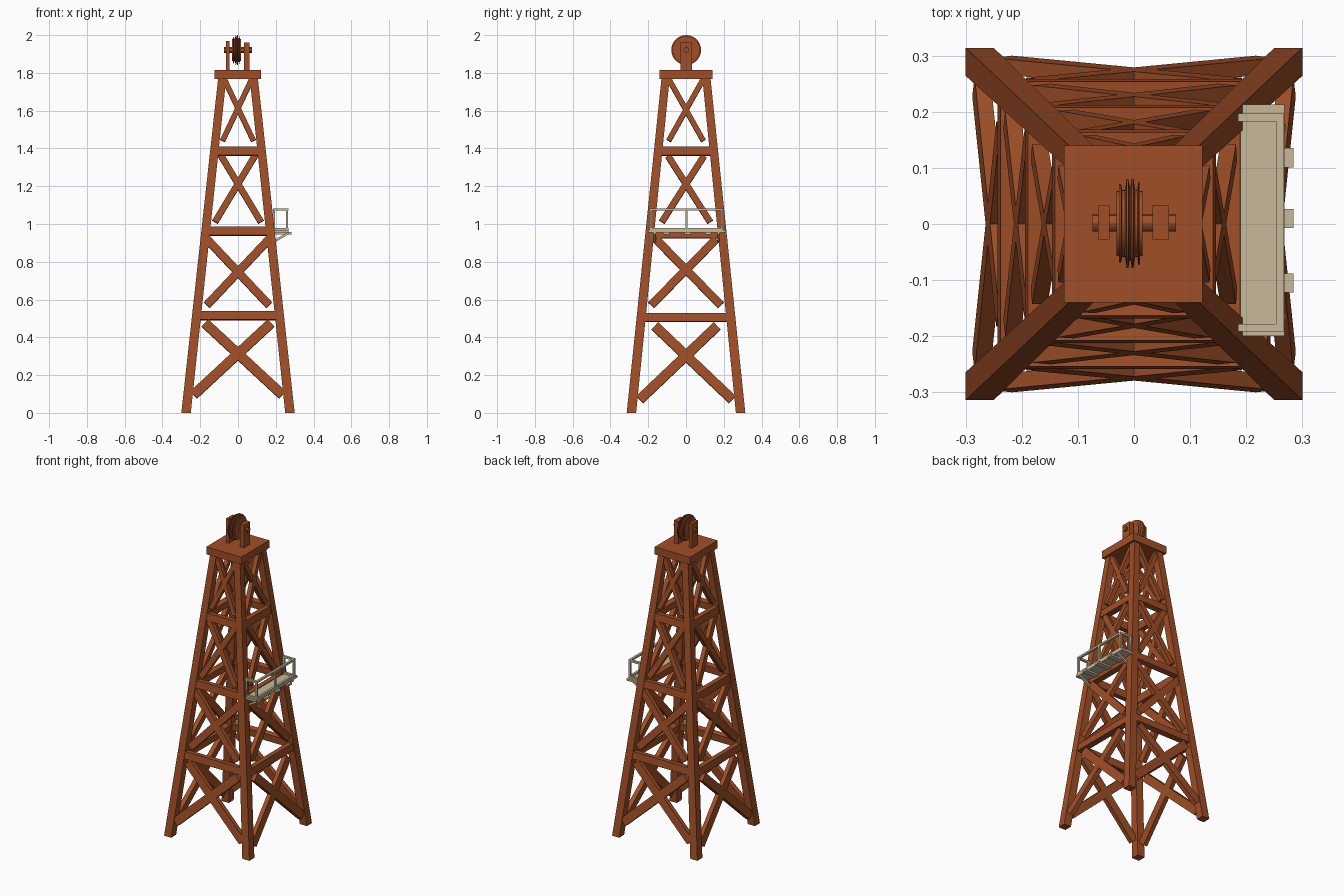
import bpy, bmesh, math
from mathutils import Vector, Matrix

if "Cube" in bpy.data.objects:
    bpy.data.objects.remove(bpy.data.objects["Cube"])


def material(name, col):
    m = bpy.data.materials.new(name)
    m.diffuse_color = (*col, 1)
    m.use_nodes = True
    m.node_tree.nodes["Principled BSDF"].inputs["Base Color"].default_value = m.diffuse_color
    return m


RUST = material("rust_brown", (0.35, 0.078, 0.02))
BEIGE = material("pale_beige", (0.57, 0.49, 0.32))


def finish(name, bm, mat):
    bmesh.ops.recalc_face_normals(bm, faces=bm.faces)
    me = bpy.data.meshes.new(name)
    bm.to_mesh(me)
    bm.free()
    me.materials.append(mat)
    ob = bpy.data.objects.new(name, me)
    bpy.context.collection.objects.link(ob)
    return ob


def add_box(bm, lo, hi):
    lo, hi = Vector(lo), Vector(hi)
    m = Matrix.Translation((lo + hi) / 2) @ Matrix.Diagonal((*(hi - lo), 1))
    bmesh.ops.create_cube(bm, size=1, matrix=m)


def add_beam(bm, p, q, width, depth, normal):
    # square-cut plank from p to q, its thin side along normal
    p, q = Vector(p), Vector(q)
    z = (q - p).normalized()
    x = z.cross(Vector(normal)).normalized()
    y = z.cross(x)
    rot = Matrix((x, y, z)).transposed().to_4x4()
    m = Matrix.Translation((p + q) / 2) @ rot @ Matrix.Diagonal((width, depth, (q - p).length, 1))
    bmesh.ops.create_cube(bm, size=1, matrix=m)


# outer leg lines
def ox(z):
    return 0.30 - 0.110 * z


def oy(z):
    return 0.314 - 0.104 * z


# four leaning legs, cut flat at the ground
for sx, sy, name in ((-1, -1, "front_left"), (1, -1, "front_right"), (-1, 1, "back_left"), (1, 1, "back_right")):
    bm = bmesh.new()
    rings = []
    for z, t in ((0, 0.05), (1.78, 0.043)):
        X, Y = ox(z), oy(z)
        rings.append([bm.verts.new((sx * a, sy * b, z))
                      for a, b in ((X, Y), (X - t, Y), (X - t, Y - t), (X, Y - t))])
    bm.faces.new(rings[0])
    bm.faces.new(rings[1])
    for i in range(4):
        j = (i + 1) % 4
        bm.faces.new((rings[0][i], rings[0][j], rings[1][j], rings[1][i]))
    finish(name + "_leg", bm, RUST)

# cross braces: (low z, low half span, high z, high half span, width)
FRONT = ((0.095, 0.235, 0.475, 0.175, 0.052), (0.57, 0.165, 0.92, 0.165, 0.043),
         (1.01, 0.122, 1.365, 0.092, 0.034), (1.44, 0.082, 1.765, 0.072, 0.028))
SIDE = ((0.07, 0.245, 0.46, 0.165, 0.052), (0.57, 0.185, 0.92, 0.16, 0.043),
        (1.01, 0.128, 1.36, 0.095, 0.034), (1.44, 0.092, 1.765, 0.09, 0.028))
for s, a, b in ((-1, "front", "left"), (1, "back", "right")):
    bm, bs = bmesh.new(), bmesh.new()
    for m in (-1, 1):
        for z0, h0, z1, h1, w in FRONT:
            off = 0.006 + 0.014
            add_beam(bm, (-m * h0, s * (oy(z0) - off), z0), (m * h1, s * (oy(z1) - off), z1), w, 0.028, (0, s, 0.104))
        for z0, h0, z1, h1, w in SIDE:
            off = 0.006 + 0.014
            add_beam(bs, (s * (ox(z0) - off), -m * h0, z0), (s * (ox(z1) - off), m * h1, z1), w, 0.028, (s, 0, 0.11))
    finish(a + "_braces", bm, RUST)
    finish(b + "_braces", bs, RUST)

    # horizontal girts between the legs
    bm, bs = bmesh.new(), bmesh.new()
    for z in (0.515, 0.962, 1.385):
        x, y = ox(z) - 0.03, oy(z) - 0.022
        add_beam(bm, (-x, s * y, z), (x, s * y, z), 0.046, 0.036, (0, s, 0.104))
    for z in (0.505, 0.948, 1.385):
        x, y = ox(z) - 0.022, oy(z) - 0.03
        add_beam(bs, (s * x, -y, z), (s * x, y, z), 0.046, 0.036, (s, 0, 0.11))
    finish(a + "_girts", bm, RUST)
    finish(b + "_girts", bs, RUST)

# crown block
bm = bmesh.new()
add_box(bm, (-0.125, -0.14, 1.768), (0.122, 0.14, 1.816))
finish("crown_block", bm, RUST)

# pulley posts
bm = bmesh.new()
add_box(bm, (-0.064, -0.028, 1.81), (-0.044, 0.033, 1.97))
add_box(bm, (0.033, -0.028, 1.81), (0.062, 0.033, 1.96))
finish("pulley_posts", bm, RUST)


def lathe_x(name, profile, cy, cz, n, mat):
    # turn an (x, radius) profile about the x axis
    bm = bmesh.new()
    rings = [[bm.verts.new((x, cy + r * math.cos(2 * math.pi * i / n), cz + r * math.sin(2 * math.pi * i / n)))
              for i in range(n)] for x, r in profile]
    for u, v in zip(rings, rings[1:]):
        for i in range(n):
            bm.faces.new((u[i], u[(i + 1) % n], v[(i + 1) % n], v[i]))
    bm.faces.new(rings[0])
    bm.faces.new(rings[-1])
    ob = finish(name, bm, mat)
    bpy.ops.object.select_all(action='DESELECT')
    ob.select_set(True)
    bpy.context.view_layer.objects.active = ob
    bpy.ops.object.shade_smooth_by_angle(angle=math.radians(30))


# axle and grooved pulley wheel
lathe_x("pulley_axle", ((-0.074, 0.015), (0.075, 0.015)), 0.002, 1.921, 12, RUST)
lathe_x("pulley_wheel", ((-0.031, 0.058), (-0.027, 0.058), (-0.027, 0.070), (-0.023, 0.070), (-0.021, 0.060),
                         (-0.016, 0.060), (-0.013, 0.079), (-0.010, 0.079), (-0.008, 0.066), (-0.006, 0.066),
                         (-0.004, 0.079), (-0.001, 0.079), (0.002, 0.060), (0.006, 0.060), (0.008, 0.074),
                         (0.011, 0.074), (0.011, 0.058), (0.015, 0.058)), 0.001, 1.921, 28, RUST)

# side platform floor
bm = bmesh.new()
add_box(bm, (0.187, -0.20, 0.955), (0.268, 0.213, 0.969))
finish("platform_floor", bm, BEIGE)

# beams under the floor and diagonal struts
bm = bmesh.new()
for y in (-0.105, 0.01, 0.118):
    add_box(bm, (0.19, y - 0.017, 0.945), (0.284, y + 0.017, 0.957))
for y in (-0.165, 0.172):
    add_beam(bm, (0.195, y, 0.91), (0.268, y, 0.952), 0.012, 0.012, (0, 1, 0))
finish("platform_supports", bm, BEIGE)

# railing: posts, top rails and floor rails
bm = bmesh.new()
for y in (-0.185, 0.003, 0.19):
    add_box(bm, (0.254, y - 0.006, 0.96), (0.266, y + 0.006, 1.082))
for y in (-0.185, 0.19):
    add_box(bm, (0.185, y - 0.006, 0.96), (0.197, y + 0.006, 1.082))
    for z in (1.071, 0.968):
        add_box(bm, (0.185, y - 0.007, z), (0.266, y + 0.007, z + 0.012))
for z in (1.071, 0.968):
    add_box(bm, (0.253, -0.192, z), (0.267, 0.197, z + 0.012))
finish("platform_railing", bm, BEIGE)
